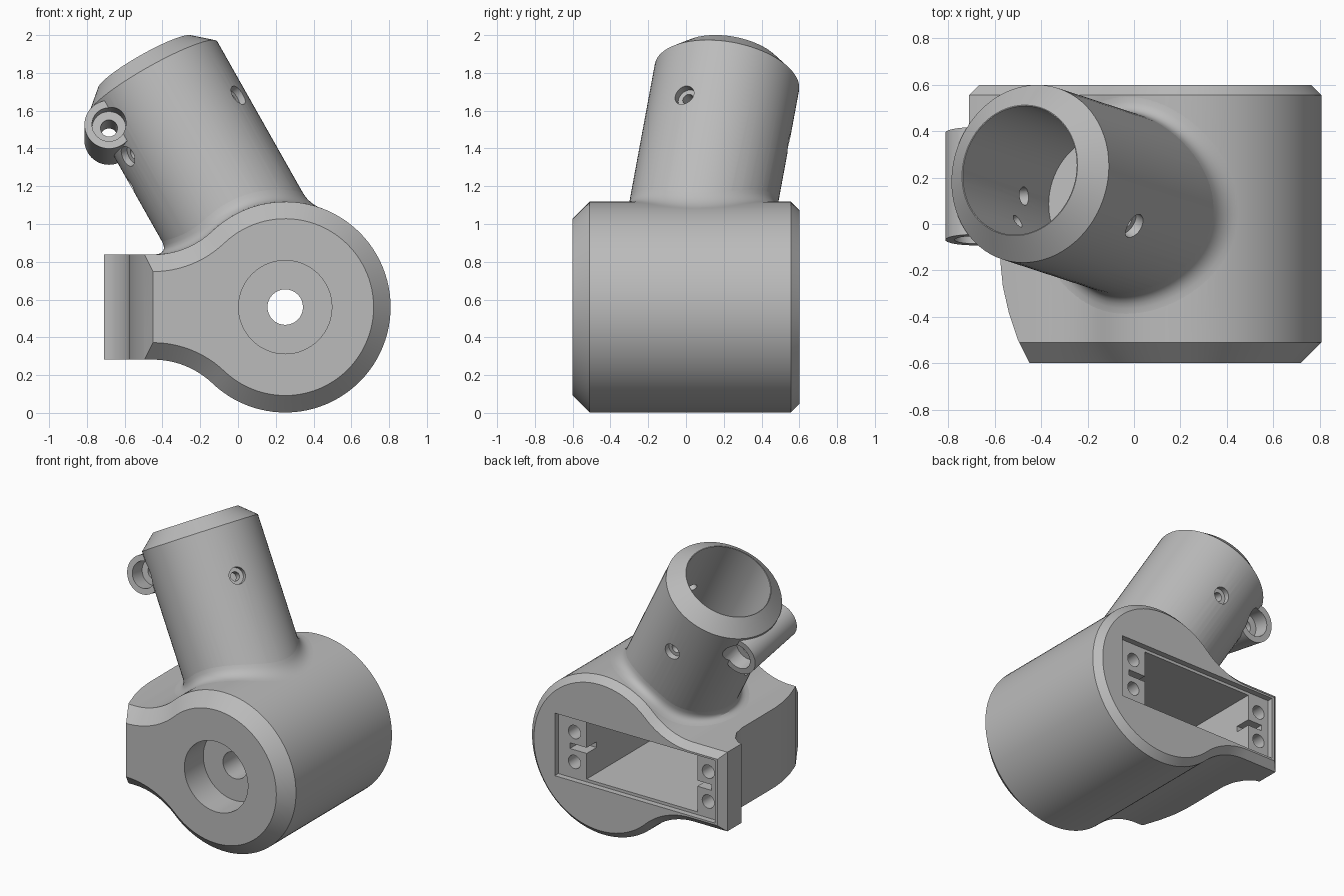
import bpy, bmesh
from math import sin, cos, pi, sqrt, atan2
from mathutils import Vector, Matrix

cube = bpy.data.objects.get("Cube")
if cube:
    bpy.data.objects.remove(cube, do_unlink=True)

grey = bpy.data.materials.new("matte grey")
grey.use_nodes = True
grey.diffuse_color = (0.5, 0.5, 0.5, 1)
grey.node_tree.nodes["Principled BSDF"].inputs["Base Color"].default_value = (0.5, 0.5, 0.5, 1)

# Body dimensions
CX, CZ, RAD, HALF = 0.25, 0.56, 0.558, 0.278
NECK, END = -0.45, -0.71
FILLET = ((CX - NECK) ** 2 + HALF ** 2 - RAD ** 2) / (2 * (RAD - HALF))

# Socket frame: axis, direction of the split, and bolt direction
BASE = Vector((-0.122, 0.11, 1.2))
AXIS = Vector((-0.486, 0.159, 0.86)).normalized()
SPLIT = (Vector((-1, 0, 0)) + AXIS * AXIS.x).normalized()
BOLT = SPLIT.cross(AXIS)
SOCKET_R = 0.388
X, Y, Z = Vector((1, 0, 0)), Vector((0, 1, 0)), Vector((0, 0, 1))


def finish(name, bm):
    bmesh.ops.recalc_face_normals(bm, faces=bm.faces)
    mesh = bpy.data.meshes.new(name)
    bm.to_mesh(mesh)
    bm.free()
    mesh.materials.append(grey)
    obj = bpy.data.objects.new(name, mesh)
    bpy.context.collection.objects.link(obj)
    return obj


def loft(name, rings, caps=True):
    bm = bmesh.new()
    loops = [[bm.verts.new(p) for p in ring] for ring in rings]
    for a, b in zip(loops, loops[1:]):
        for i in range(len(a)):
            j = (i + 1) % len(a)
            bm.faces.new((a[i], a[j], b[j], b[i]))
    if caps:
        bm.faces.new(loops[0])
        bm.faces.new(loops[-1])
    return finish(name, bm)


def lathe(name, origin, axis, profile, n=48):
    """Round solid from (radius, distance along axis) pairs."""
    rot = axis.to_track_quat('Z', 'Y')
    return loft(name, [[origin + rot @ Vector((r * cos(2 * pi * i / n), r * sin(2 * pi * i / n), t))
                        for i in range(n)] for r, t in profile])


def box(name, low, high, frame=None):
    bm = bmesh.new()
    low, high = Vector(low), Vector(high)
    size = high - low
    bmesh.ops.create_cube(bm, size=1, matrix=Matrix.Translation((low + high) / 2)
                          @ Matrix.Diagonal((*size, 1)))
    if frame:
        bm.transform(frame)
    return finish(name, bm)


def combine(obj, tool, operation):
    mod = obj.modifiers.new(operation.lower(), 'BOOLEAN')
    mod.operation, mod.solver, mod.object = operation, 'EXACT', tool
    bpy.context.view_layer.objects.active = obj
    bpy.ops.object.modifier_apply(modifier=mod.name)
    bpy.data.objects.remove(tool, do_unlink=True)


def outline(inset, y, end):
    """Keyhole outline of the body, inset evenly."""
    swing = atan2(CX - NECK, HALF + FILLET)
    upper = []
    for i in range(13):
        a = swing * i / 12
        r = FILLET + inset
        upper.append((NECK + r * sin(a), HALF + FILLET - r * cos(a)))
    for i in range(1, 37):
        a = pi / 2 + swing - (pi / 2 + swing) * i / 36
        upper.append((CX + (RAD - inset) * cos(a), (RAD - inset) * sin(a)))
    upper.insert(0, (end, HALF - inset))
    lower = [(x, -z) for x, z in reversed(upper[:-1])]
    return [Vector((x, y, CZ + z)) for x, z in upper + lower]


def top_height(x):
    if x < NECK:
        return CZ + HALF
    if x < NECK + FILLET * (CX - NECK) / (RAD + FILLET):
        return CZ + HALF + FILLET - sqrt(FILLET ** 2 - (x - NECK) ** 2)
    return CZ + sqrt(max(0, RAD ** 2 - (x - CX) ** 2))


# Keyhole body with chamfered front and back
body = loft("bracket_body", [outline(0.09, -0.6, END), outline(0, -0.51, END),
                             outline(0, 0.555, END), outline(0.045, 0.6, END + 0.045)])

# Scooped end of the arm
plan = [(-1, -0.7), (-0.41, -0.7), (-0.45, -0.6), (-0.5, -0.5), (-0.54, -0.38), (-0.565, -0.27),
        (-0.575, -0.17), (-0.575, 0.2), (-0.59, 0.28), (-0.63, 0.35), (-0.68, 0.39), (-0.73, 0.4), (-1, 0.4)]
combine(body, loft("arm_scoop", [[Vector((x, y, z)) for x, y in plan] for z in (0, 1.05)]), 'DIFFERENCE')

# Tilted socket with chamfered rim, and clamp lug across the split
combine(body, lathe("socket", BASE, AXIS, [(SOCKET_R, -0.6), (SOCKET_R, 0.67), (0.285, 0.762)], 72), 'UNION')
lug_centre = BASE + AXIS * 0.525 + SPLIT * 0.35
combine(body, lathe("clamp_lug", lug_centre, BOLT, [(0.13, -0.235), (0.13, 0.235)]), 'UNION')

cuts = []
# Socket bore, split and relief hole
cuts.append(lathe("socket_bore", BASE, AXIS, [(0.281, 0), (0.281, 0.9)], 72))
frame = Matrix.Translation(BASE) @ Matrix((SPLIT, BOLT, AXIS)).transposed().to_4x4()
cuts.append(box("split", (0.2, -0.025, 0.22), (0.6, 0.025, 0.9), frame))
cuts.append(lathe("relief_hole", BASE + AXIS * 0.22, SPLIT, [(0.04, 0.2), (0.04, 0.6)], 24))

# Clamp bolt hole with a recess on each side
cuts.append(lathe("bolt_hole", lug_centre, BOLT, [(0.045, -0.3), (0.045, 0.3)], 24))
for side in (-1, 1):
    cuts.append(lathe("bolt_recess", lug_centre, BOLT * side, [(0.09, 0.125), (0.09, 0.4)], 32))

# Three stepped screw holes around the socket
for k in range(3):
    a = (28 + 120 * k) * pi / 180
    out = SPLIT * cos(a) - BOLT * sin(a)
    cuts.append(lathe("screw_hole", BASE + AXIS * 0.335, out,
                      [(0.03, 0.2), (0.03, 0.345), (0.056, 0.346), (0.056, 0.45)], 24))

# Front recess and through hole
cuts.append(lathe("front_recess", Vector((CX, -0.6, CZ)), Y, [(0.247, -0.1), (0.247, 0.21)], 64))
cuts.append(lathe("through_hole", Vector((CX, -0.6, CZ)), Y, [(0.094, 0.1), (0.094, 0.6)], 32))

# Rear pocket: ledge, deep cavity, block slots and screw holes
cuts.append(box("cover_ledge", (-0.645, 0.56, CZ - 0.22), (0.6, 0.7, CZ + 0.22)))
cuts.append(box("cavity", (-0.48, -0.2, CZ - 0.2), (0.38, 0.65, CZ + 0.2)))
cuts.append(box("block_slot", (-0.59, 0.45, CZ - 0.02), (0.51, 0.65, CZ + 0.02)))
for x in (-0.565, 0.475):
    for side in (-1, 1):
        cuts.append(lathe("cover_screw_hole", Vector((x, 0.65, CZ + side * 0.105)), -Y,
                          [(0.047, 0), (0.047, 0.22)], 24))

for cut in cuts:
    combine(body, cut, 'DIFFERENCE')

# Fillet where the socket meets the body
SIZE, STEPS, AROUND = 0.075, 6, 96
rings = [[] for _ in range(STEPS + 1)]
for i in range(AROUND):
    a = 2 * pi * i / AROUND
    out = SPLIT * cos(a) + BOLT * sin(a)
    low, high = -0.5, 0.4
    for _ in range(30):
        mid = (low + high) / 2
        p = BASE + out * SOCKET_R + AXIS * mid
        if p.z > top_height(p.x):
            high = mid
        else:
            low = mid
    foot = BASE + out * SOCKET_R + AXIS * high
    flat = Vector((out.x, out.y, 0)).normalized()
    edge = foot + flat * SIZE
    edge.z = top_height(edge.x)
    wall = foot + AXIS * SIZE
    for k in range(STEPS + 1):
        t = k / STEPS
        rings[k].append(wall * (1 - t) ** 2 + foot * 2 * t * (1 - t) + edge * t * t)
fillet = loft("socket_fillet", rings, caps=False)
# Make the open fillet face outward
poly = fillet.data.polygons[0]
centre = sum((v.co for v in fillet.data.vertices), Vector()) / len(fillet.data.vertices)
if poly.normal.dot(poly.center - centre) < 0:
    fillet.data.flip_normals()

for obj in (body, fillet):
    bpy.ops.object.select_all(action='DESELECT')
    obj.select_set(True)
    bpy.context.view_layer.objects.active = obj
    bpy.ops.object.shade_smooth_by_angle(angle=0.5)
